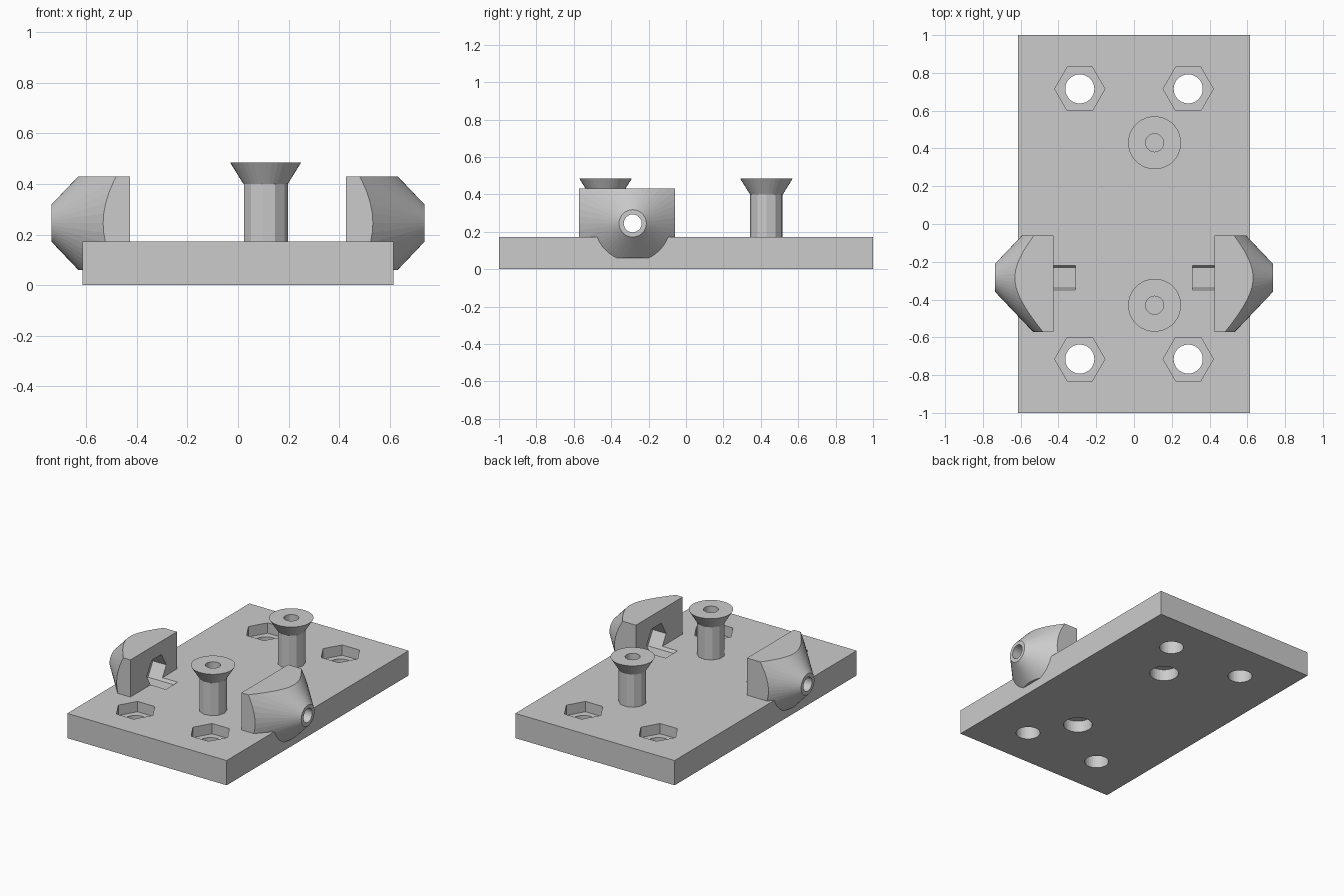
import bpy, bmesh
from math import pi
from mathutils import Matrix, Vector

if "Cube" in bpy.data.objects:
    bpy.data.objects.remove(bpy.data.objects["Cube"], do_unlink=True)

# One flat grey for everything
GREY = (0.6, 0.6, 0.6, 1)
grey = bpy.data.materials.new("light_grey")
grey.use_nodes = True
grey.diffuse_color = GREY
grey.node_tree.nodes["Principled BSDF"].inputs["Base Color"].default_value = GREY


def make(name, bm):
    mesh = bpy.data.meshes.new(name)
    bm.to_mesh(mesh)
    bm.free()
    mesh.materials.append(grey)
    obj = bpy.data.objects.new(name, mesh)
    bpy.context.collection.objects.link(obj)
    return obj


def box(name, low, high):
    low, high = Vector(low), Vector(high)
    bm = bmesh.new()
    bmesh.ops.create_cube(bm, size=1, matrix=Matrix.Translation((low + high) / 2)
                          @ Matrix.Diagonal((high - low).to_4d()))
    return make(name, bm)


def rod(name, start, end, r1, r2, sides, spin=0):
    """Prism or truncated cone from start to end, lying along z or x."""
    start, end = Vector(start), Vector(end)
    run = end - start
    turn = Matrix.Identity(4)
    if abs(run.x) > 0:
        turn = Matrix.Rotation(pi / 2 if run.x > 0 else -pi / 2, 4, "Y")
    bm = bmesh.new()
    bmesh.ops.create_cone(bm, cap_ends=True, segments=sides, radius1=r1, radius2=r2,
                          depth=run.length, matrix=Matrix.Translation((start + end) / 2)
                          @ turn @ Matrix.Rotation(spin, 4, "Z"))
    return make(name, bm)


def cut(obj, tool, operation="DIFFERENCE"):
    """Apply a boolean and throw the helper away."""
    tool.hide_render = True
    mod = obj.modifiers.new("cut", "BOOLEAN")
    mod.operation = operation
    mod.solver = "EXACT"
    mod.object = tool
    bpy.context.view_layer.objects.active = obj
    bpy.ops.object.modifier_apply(modifier=mod.name)
    bpy.data.objects.remove(tool, do_unlink=True)


TOP = 0.172
PLATE = ((-0.613, -1, 0), (0.613, 1, TOP))
plate = box("base_plate", *PLATE)

# Corner bolt holes with hexagonal nut recesses
for x in (-0.287, 0.287):
    for y in (-0.715, 0.715):
        cut(plate, rod("bolt_hole", (x, y, -0.1), (x, y, 0.3), 0.077, 0.077, 32))
        cut(plate, rod("nut_recess", (x, y, 0.1), (x, y, 0.3), 0.133, 0.133, 6, pi / 2))

# Bored posts with flared heads, and blind holes beneath them
for y, place in ((-0.43, "front"), (0.43, "back")):
    x = 0.109
    shaft = rod(place + "_post_shaft", (x, y, TOP), (x, y, 0.4), 0.088, 0.088, 11, -pi / 2)
    head = rod(place + "_post_head", (x, y, 0.4), (x, y, 0.484), 0.088, 0.14, 36)
    for part in (shaft, head, plate):
        cut(part, rod("post_bore", (x, y, 0.12), (x, y, 0.6), 0.048, 0.048, 20))
    cut(plate, rod("blind_hole", (x, y, -0.1), (x, y, 0.08), 0.092, 0.092, 32))

# Conical side blocks, squared off and bored, with nut slots facing inward
Y, Z, TIP, INNER = -0.285, 0.245, 0.737, 0.427
for s, place in ((1, "left"), (-1, "right")):
    block = rod(place + "_side_block", (s * INNER, Y, Z), (s * TIP, Y, Z), 0.399, 0.073, 48)
    xs = sorted((s * 0.3, s * 0.9))
    cut(block, box("trim", (xs[0], -0.573, 0.06), (xs[1], -0.06, 0.43)), "INTERSECT")
    cut(block, box("plate_space", *PLATE))
    cut(block, rod("side_bore", (s * 0.35, Y, Z), (s * 0.8, Y, Z), 0.048, 0.048, 24))
    for part in (block, plate):
        cut(part, rod("nut_slot", (s * 0.31, Y, Z), (s * 0.53, Y, Z), 0.107, 0.107, 6))
